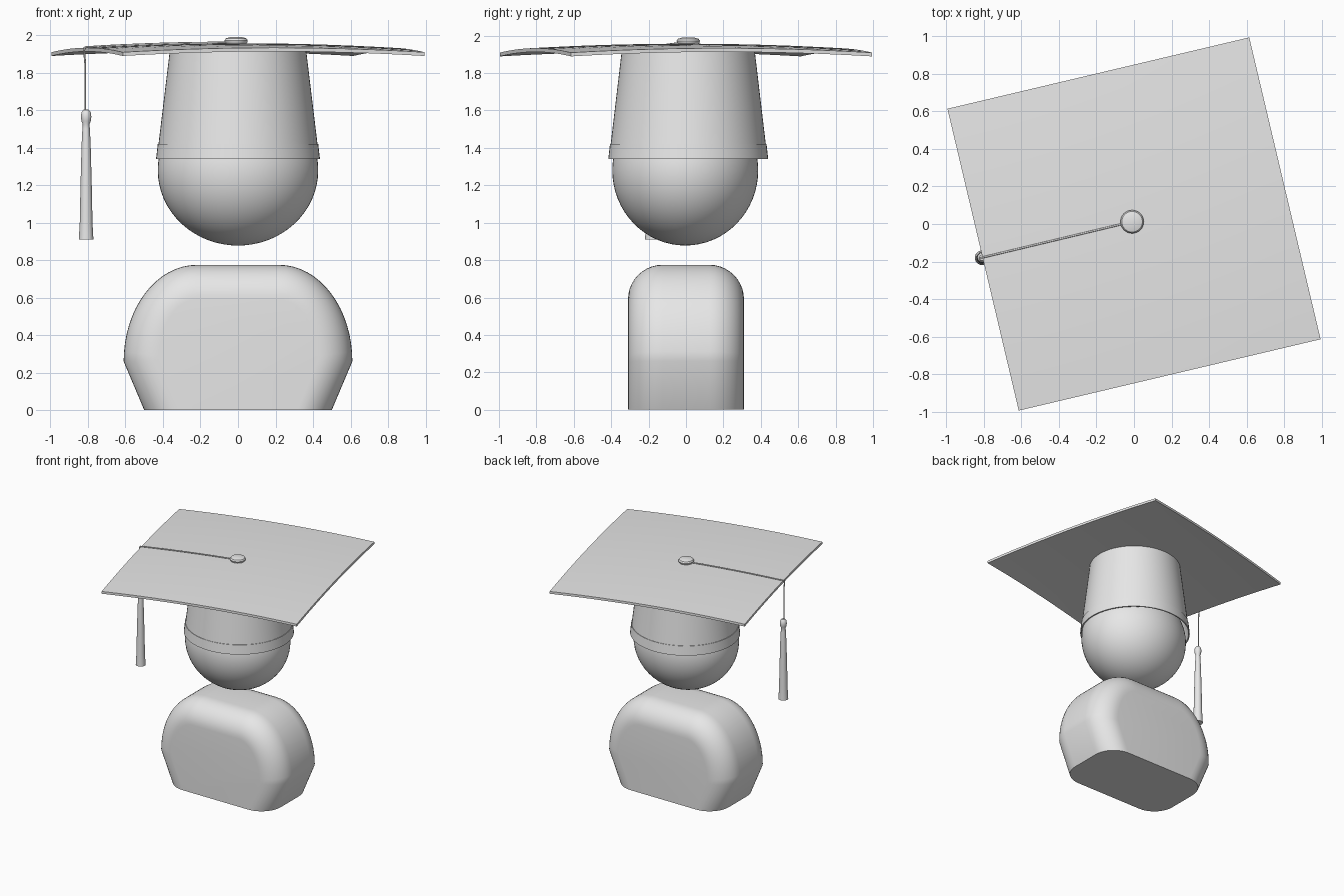
import bpy, bmesh, math
from mathutils import Vector, Matrix

if "Cube" in bpy.data.objects:
    bpy.data.objects.remove(bpy.data.objects["Cube"], do_unlink=True)

grey = bpy.data.materials.new("plain_grey")
grey.use_nodes = True
grey.diffuse_color = (0.8, 0.8, 0.8, 1)
grey.node_tree.nodes["Principled BSDF"].inputs["Base Color"].default_value = (0.8, 0.8, 0.8, 1)


def finish(name, bm, loc=(0, 0, 0), scale=(1, 1, 1), angle=30):
    """Turn a bmesh into a shaded, coloured object."""
    bmesh.ops.recalc_face_normals(bm, faces=bm.faces)
    mesh = bpy.data.meshes.new(name)
    bm.to_mesh(mesh)
    bm.free()
    mesh.materials.append(grey)
    obj = bpy.data.objects.new(name, mesh)
    bpy.context.collection.objects.link(obj)
    obj.location, obj.scale = loc, scale
    bpy.ops.object.select_all(action='DESELECT')
    obj.select_set(True)
    bpy.context.view_layer.objects.active = obj
    bpy.ops.object.shade_smooth_by_angle(angle=math.radians(angle))
    return obj


def lathe(name, profile, loc, scale=(1, 1, 1), steps=64):
    """Spin a list of (radius, z) points around the z axis."""
    bm = bmesh.new()
    verts = [bm.verts.new((r, 0, z)) for r, z in profile]
    edges = [bm.edges.new(pair) for pair in zip(verts, verts[1:])]
    bmesh.ops.spin(bm, geom=verts + edges, cent=(0, 0, 0), axis=(0, 0, 1),
                   angle=math.tau, steps=steps)
    bmesh.ops.remove_doubles(bm, verts=bm.verts, dist=0.0001)
    return finish(name, bm, loc, scale)


def board_z(x, y):
    """Height of the gently domed board top."""
    return 1.957 - 0.035 * (x * x + y * y)


# Torso: shoulder outline, shrunk in steps toward front and back
def outline(inset):
    half = [(0.5 - inset, 0)]
    for i in range(17):
        a = math.pi / 2 * i / 16
        half.append((0.22 + (0.39 - inset) * math.cos(a),
                     0.26 + (0.515 - inset) * math.sin(a)))
    return half + [(-x, z) for x, z in reversed(half)]


bm = bmesh.new()
depth, round_r, steps = 0.31, 0.185, 10
sections = []
for i in range(steps + 1):
    a = math.pi / 2 * i / steps
    sections.append((depth - round_r + round_r * math.sin(a), round_r * (1 - math.cos(a))))
sections = [(-y, d) for y, d in reversed(sections)] + sections
rings = [[bm.verts.new((x, y, z)) for x, z in outline(d)] for y, d in sections]
for r0, r1 in zip(rings, rings[1:]):
    for i in range(len(r0)):
        j = (i + 1) % len(r0)
        bm.faces.new((r0[i], r0[j], r1[j], r1[i]))
bm.faces.new(rings[0])
bm.faces.new(rings[-1])
finish("torso", bm)

# Head
bm = bmesh.new()
bmesh.ops.create_uvsphere(bm, u_segments=64, v_segments=32, radius=1)
finish("head", bm, (0, -0.004, 1.28), (0.428, 0.39, 0.402))

# Hollow cap crown with a slightly raised band at the rim
lathe("cap_crown", [(0, 1.94), (0.361, 1.94), (0.424, 1.42), (0.428, 1.42),
                    (0.437, 1.34), (0.427, 1.34), (0.35, 1.92), (0, 1.92)],
      (0, 0.012, 0), (1, 0.978, 1))

# Square board, turned and bent into a shallow dome
bm = bmesh.new()
bmesh.ops.create_cube(bm, size=1)
bmesh.ops.scale(bm, vec=(1.654, 1.654, 0.02), verts=bm.verts)
flat_edges = [e for e in bm.edges if abs(e.verts[0].co.z - e.verts[1].co.z) < 0.001]
bmesh.ops.subdivide_edges(bm, edges=flat_edges, cuts=15, use_grid_fill=True)
bmesh.ops.rotate(bm, cent=(0, 0, 0), matrix=Matrix.Rotation(math.radians(13.3), 3, 'Z'),
                 verts=bm.verts)
for v in bm.verts:
    v.co.z += board_z(v.co.x, v.co.y) - 0.01
finish("cap_board", bm)

# Button
lathe("cap_button", [(0, 1.95), (0.05, 1.95), (0.06, 1.962), (0.062, 1.972),
                     (0.055, 1.983), (0.035, 1.989), (0, 1.991)], (-0.01, 0.012, 0), steps=32)

# Cord across the board and down over its edge
tx, ty = -0.815, -0.18
points = []
for i in range(9):
    t = i / 8
    x, y = -0.02 + (tx + 0.02) * t, 0.01 + (ty - 0.01) * t
    points.append((x, y, board_z(x, y) + 0.004))
points += [(tx - 0.006, ty, 1.92), (tx, ty, 1.85), (tx, ty, 1.58)]
curve = bpy.data.curves.new("tassel_cord", 'CURVE')
curve.dimensions = '3D'
curve.bevel_depth, curve.bevel_resolution = 0.005, 2
curve.use_fill_caps = True
spline = curve.splines.new('POLY')
spline.points.add(len(points) - 1)
for p, co in zip(spline.points, points):
    p.co = (*co, 1)
curve.materials.append(grey)
bpy.context.collection.objects.link(bpy.data.objects.new("tassel_cord", curve))

# Tassel: knot above a flaring skirt
lathe("tassel", [(0, 1.605), (0.015, 1.602), (0.025, 1.588), (0.028, 1.565), (0.025, 1.542),
                 (0.018, 1.525), (0.02, 1.5), (0.024, 1.42), (0.03, 1.2), (0.034, 1.0),
                 (0.039, 0.91), (0, 0.91)], (tx + 0.005, ty, 0), steps=24)
